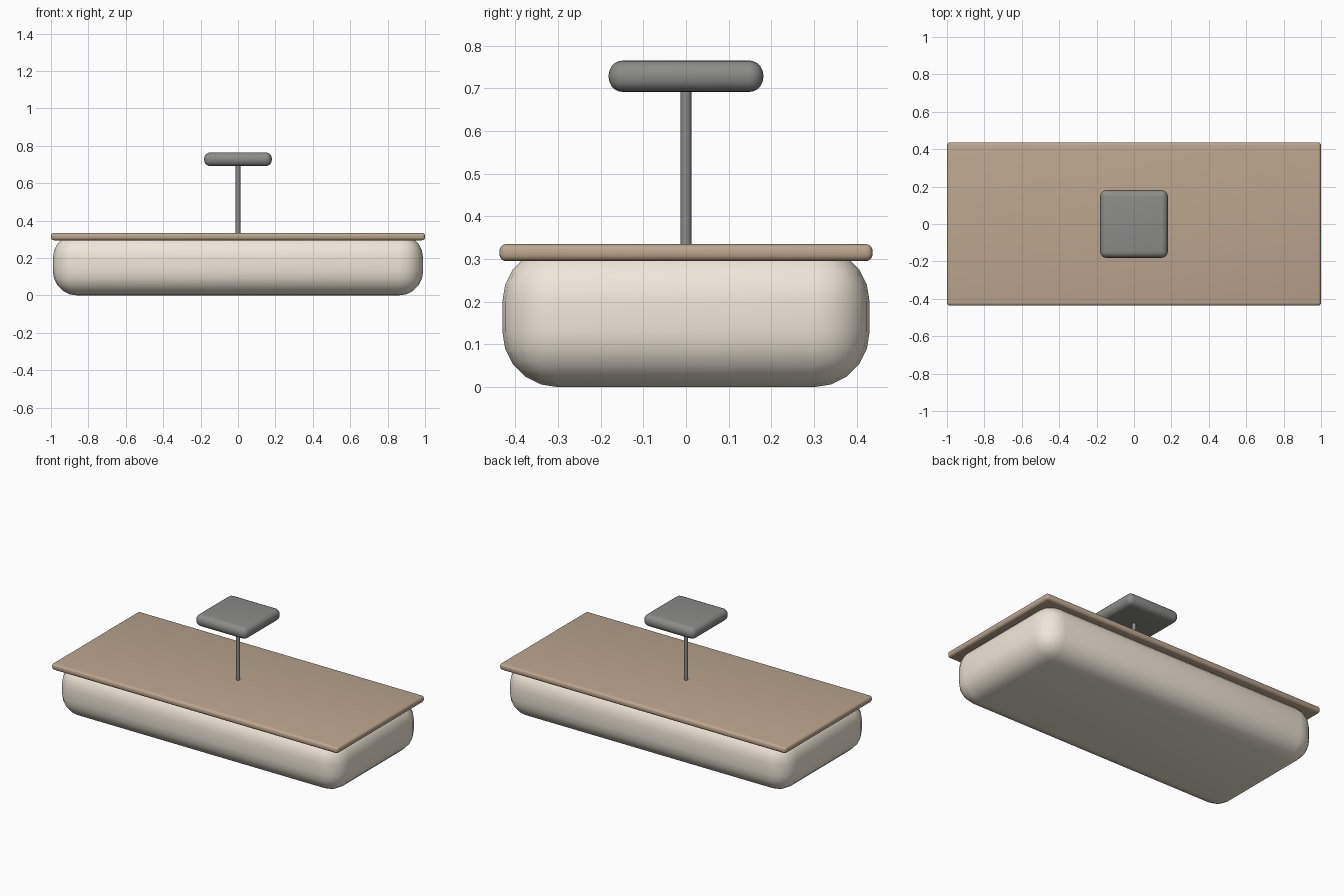
import bpy, math

if "Cube" in bpy.data.objects:
    bpy.data.objects.remove(bpy.data.objects["Cube"])


def material(name, rgb):
    m = bpy.data.materials.new(name)
    m.diffuse_color = (*rgb, 1)
    m.use_nodes = True
    m.node_tree.nodes["Principled BSDF"].inputs["Base Color"].default_value = m.diffuse_color
    return m


def finish(ob, mat):
    ob.data.materials.append(mat)
    bpy.ops.object.shade_smooth_by_angle(angle=math.radians(40))


def rounded_box(name, size, z0, z1, radius, segments, mat):
    bpy.ops.mesh.primitive_cube_add(size=1, location=(0, 0, (z0 + z1) / 2))
    ob = bpy.context.object
    ob.name = name
    ob.scale = (size[0], size[1], z1 - z0)
    bpy.ops.object.transform_apply(location=False, rotation=False, scale=True)
    bev = ob.modifiers.new("round_edges", "BEVEL")
    bev.width = radius
    bev.segments = segments
    bpy.ops.object.modifier_apply(modifier=bev.name)
    finish(ob, mat)
    return ob


cream = material("cream", (0.87, 0.80, 0.68))
wood = material("wood", (0.50, 0.38, 0.27))
dark = material("dark_grey", (0.26, 0.26, 0.25))

# Soft rounded base
rounded_box("base_body", (1.98, 0.86), 0.0, 0.33, 0.13, 5, cream)

# Thin wooden deck, slightly overhanging the base
rounded_box("deck", (2.0, 0.874), 0.295, 0.335, 0.016, 4, wood)

# Slim post from the deck up into the pad
bpy.ops.mesh.primitive_cylinder_add(vertices=16, radius=0.0125, depth=0.405,
                                    location=(0, 0, 0.5225))
post = bpy.context.object
post.name = "post"
finish(post, dark)

# Square pad on top of the post
rounded_box("top_pad", (0.362, 0.362), 0.691, 0.765, 0.034, 5, dark)
